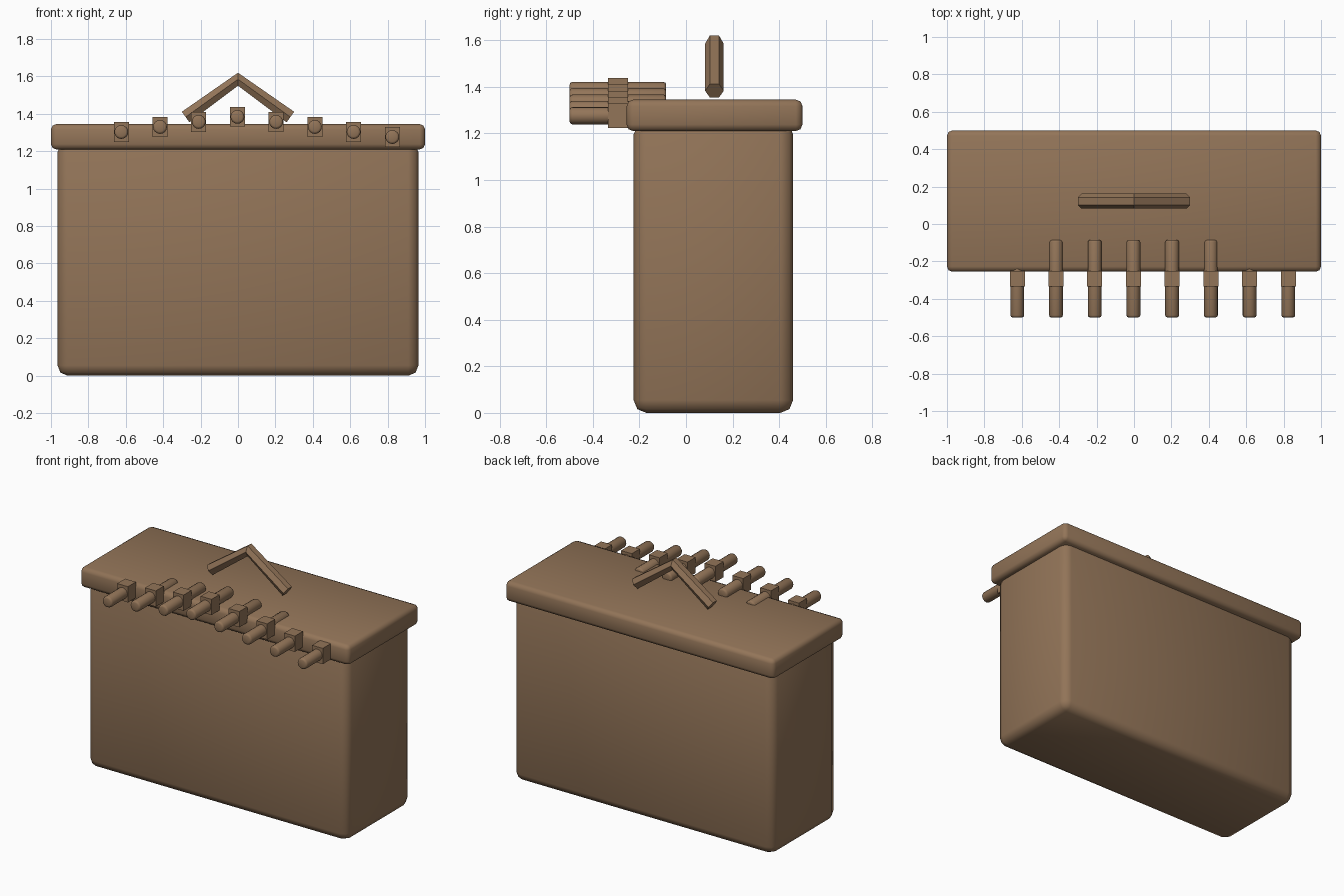
import bpy, bmesh, math
from mathutils import Matrix, Vector

if "Cube" in bpy.data.objects:
    bpy.data.objects.remove(bpy.data.objects["Cube"])

brown = bpy.data.materials.new("brown leather")
brown.diffuse_color = (0.29, 0.176, 0.098, 1.0)
brown.use_nodes = True
brown.node_tree.nodes["Principled BSDF"].inputs["Base Color"].default_value = brown.diffuse_color


def finish(name, bm, smooth):
    """Turn a bmesh into a named object with the brown material."""
    bmesh.ops.recalc_face_normals(bm, faces=bm.faces)
    for f in bm.faces:
        f.smooth = smooth
    mesh = bpy.data.meshes.new(name)
    bm.to_mesh(mesh)
    bm.free()
    mesh.materials.append(brown)
    obj = bpy.data.objects.new(name, mesh)
    bpy.context.collection.objects.link(obj)
    return obj


def box(name, lo, hi, bevel=0.0, segments=2):
    """Box between two corners, optionally with rounded edges."""
    lo, hi = Vector(lo), Vector(hi)
    bm = bmesh.new()
    bmesh.ops.create_cube(bm, size=1.0, matrix=Matrix.Translation((lo + hi) / 2)
                          @ Matrix.Diagonal((*(hi - lo), 1.0)))
    if bevel:
        bmesh.ops.bevel(bm, geom=bm.edges[:], offset=bevel, segments=segments,
                        profile=0.5, affect='EDGES')
    return finish(name, bm, bevel > 0)


def peg(name, x, z, y0, y1, radius):
    """Round peg along y with softened end rims."""
    bm = bmesh.new()
    bmesh.ops.create_cone(bm, cap_ends=True, segments=16, radius1=radius,
                          radius2=radius, depth=y1 - y0,
                          matrix=Matrix.Translation((x, (y0 + y1) / 2, z))
                          @ Matrix.Rotation(math.pi / 2, 4, 'X'))
    rims = [e for e in bm.edges
            if abs(e.verts[0].co.y - e.verts[1].co.y) < 1e-4]
    bmesh.ops.bevel(bm, geom=rims, offset=0.012, segments=2,
                    profile=0.5, affect='EDGES')
    return finish(name, bm, True)


# Main container and overhanging lid
box("body", (-0.965, -0.225, 0.0), (0.965, 0.46, 1.25), 0.055, 2)
box("lid", (-1.0, -0.255, 1.21), (1.0, 0.5, 1.345), 0.028, 2)

# Row of pegs with square collars, stepping down from the middle one
peg_heights = (1.303, 1.33, 1.357, 1.384, 1.357, 1.33, 1.303, 1.276)
for i, z in enumerate(peg_heights):
    x = 0.207 * (i - 3) - 0.003
    peg(f"peg_{i + 1}", x, z, -0.5, -0.085, 0.037)
    box(f"peg_collar_{i + 1}", (x - 0.04, -0.335, z - 0.053),
        (x + 0.04, -0.25, z + 0.053))

# Bent hexagonal handle floating over the lid
bm = bmesh.new()
rings = []
slope = math.atan2(0.202, 0.28)
for x, z, tilt in ((-0.28, 1.383, slope), (0, 1.585, 0), (0.28, 1.383, -slope)):
    ring = []
    for k in range(6):
        a = k * math.pi / 3
        up = 0.04 * math.sin(a)
        ring.append(bm.verts.new((x - up * math.sin(tilt),
                                  0.122 + 0.04 * math.cos(a),
                                  z + up * math.cos(tilt))))
    rings.append(ring)
for a, b in zip(rings, rings[1:]):
    for k in range(6):
        n = (k + 1) % 6
        bm.faces.new((a[k], a[n], b[n], b[k]))
bm.faces.new(rings[0])
bm.faces.new(rings[-1])
finish("handle", bm, False)

# Keep the flat ends of the pegs crisp
bpy.ops.object.select_all(action='DESELECT')
for obj in bpy.data.objects:
    if obj.name.startswith("peg_") and "collar" not in obj.name:
        obj.select_set(True)
        bpy.context.view_layer.objects.active = obj
bpy.ops.object.shade_smooth_by_angle(angle=math.radians(50))
